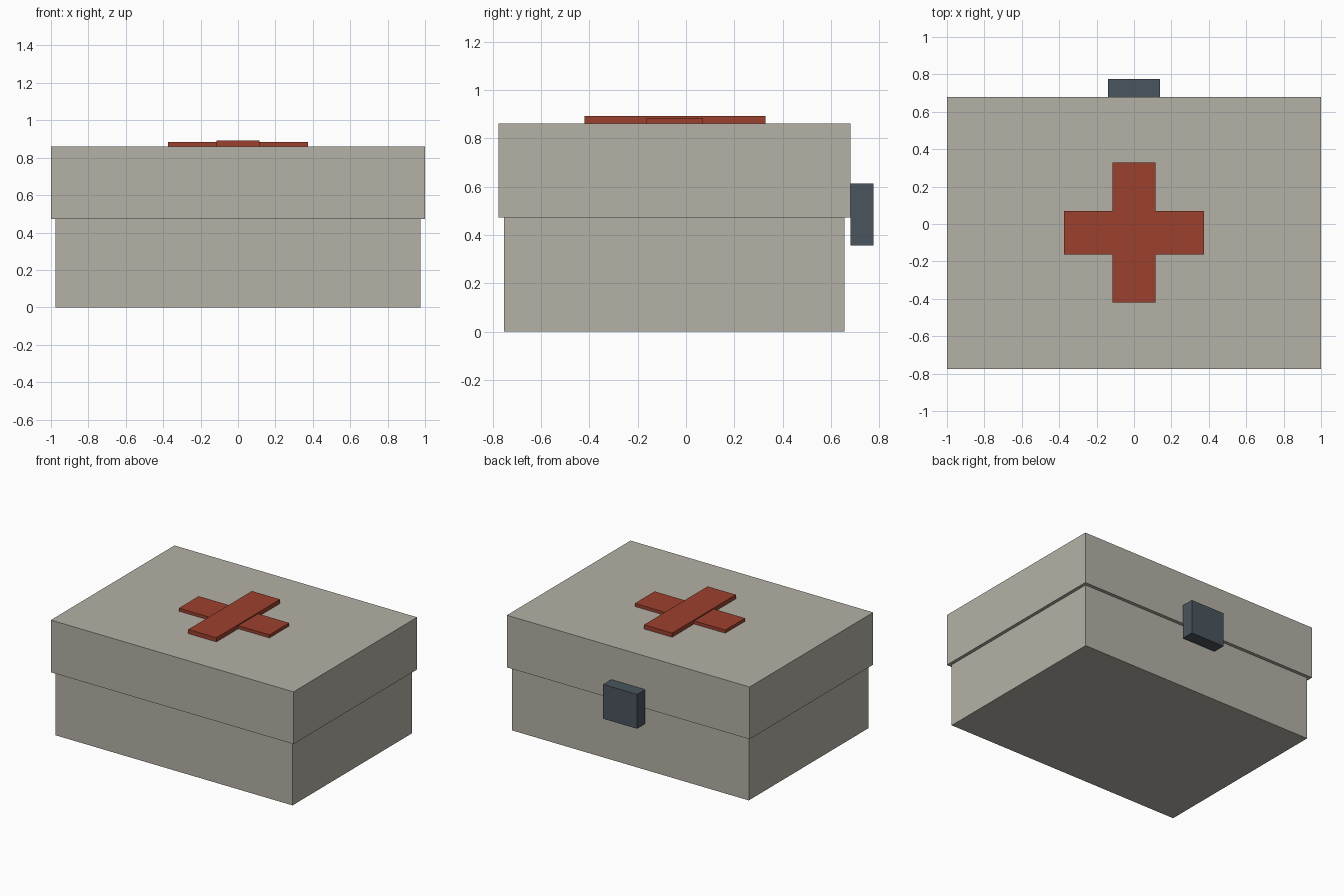
import bpy

if "Cube" in bpy.data.objects:
    bpy.data.objects.remove(bpy.data.objects["Cube"])


def material(name, rgb):
    m = bpy.data.materials.new(name)
    m.diffuse_color = (*rgb, 1.0)
    m.use_nodes = True
    m.node_tree.nodes["Principled BSDF"].inputs["Base Color"].default_value = m.diffuse_color
    return m


def box(name, x, y, z, mat):
    """Box spanning the given (min, max) ranges."""
    spans = (x, y, z)
    bpy.ops.mesh.primitive_cube_add(size=1, location=[(a + b) / 2 for a, b in spans])
    ob = bpy.context.object
    ob.name = name
    ob.scale = [b - a for a, b in spans]
    bpy.ops.object.transform_apply(location=False, rotation=False, scale=True)
    ob.data.materials.append(mat)
    return ob


stone = material("warm_grey", (0.46, 0.44, 0.38))
red = material("brick_red", (0.33, 0.052, 0.026))
steel = material("dark_slate", (0.07, 0.09, 0.11))

# Case body and overhanging lid
box("case_base", (-0.976, 0.976), (-0.752, 0.655), (0.0, 0.472), stone)
box("case_lid", (-1.0, 1.0), (-0.775, 0.68), (0.472, 0.861), stone)

# Raised cross on the lid, one bar slightly taller than the other
box("cross_long_bar", (-0.116, 0.116), (-0.42, 0.329), (0.861, 0.892), red)
box("cross_wide_bar", (-0.373, 0.373), (-0.163, 0.07), (0.861, 0.884), red)

# Latch block on the back
box("latch", (-0.14, 0.14), (0.68, 0.775), (0.356, 0.612), steel)
